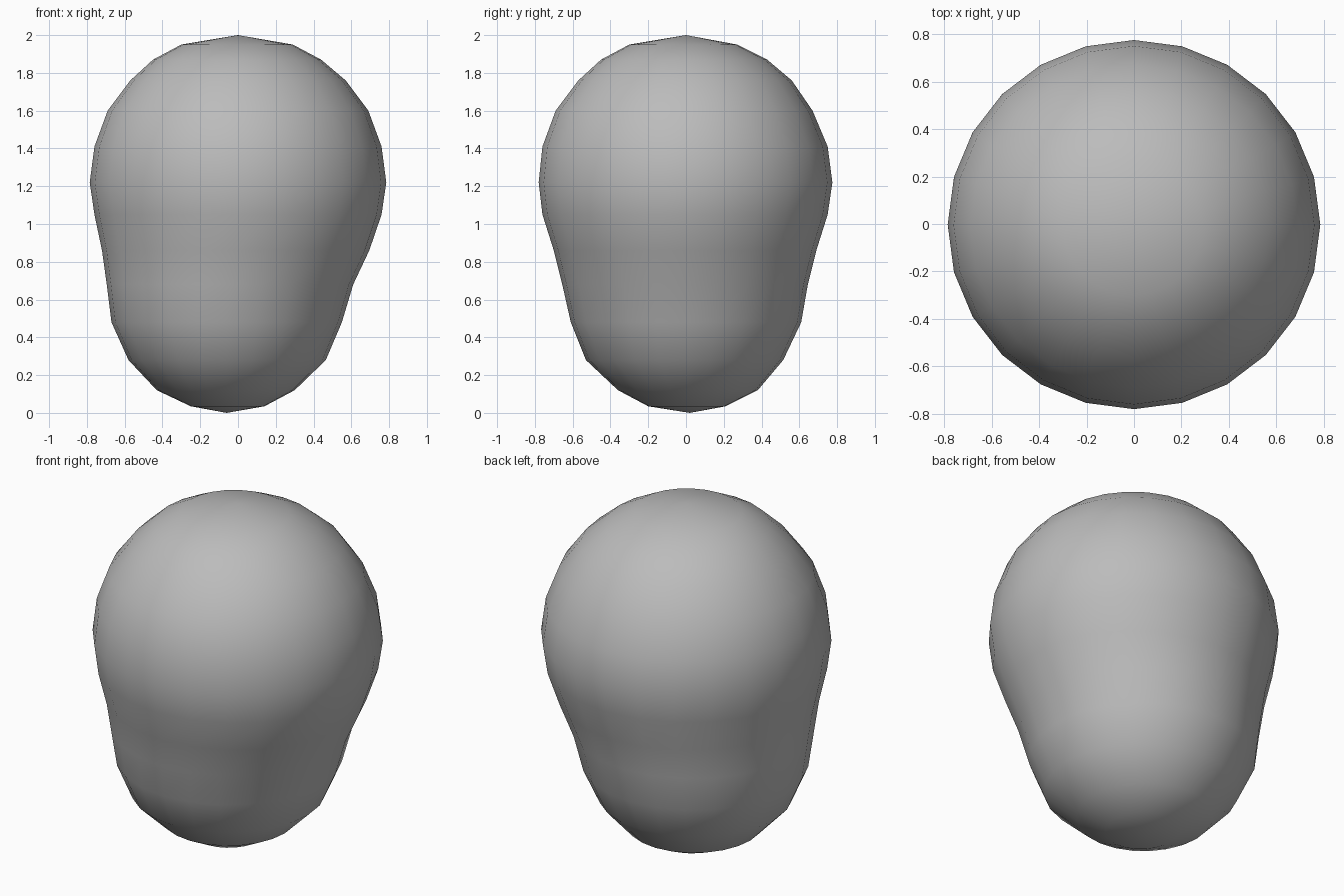
import bpy, bmesh, math

if "Cube" in bpy.data.objects:
    bpy.data.objects.remove(bpy.data.objects["Cube"])

# Outline rings: height, left x, right x, front y, back y
RINGS = [
    (0.035, -0.25, 0.14, -0.20, 0.21),
    (0.12, -0.43, 0.30, -0.36, 0.38),
    (0.28, -0.58, 0.465, -0.53, 0.515),
    (0.48, -0.67, 0.55, -0.61, 0.61),
    (0.68, -0.695, 0.61, -0.655, 0.645),
    (0.86, -0.72, 0.695, -0.70, 0.69),
    (1.05, -0.76, 0.76, -0.76, 0.75),
    (1.22, -0.785, 0.785, -0.78, 0.775),
    (1.41, -0.76, 0.76, -0.76, 0.75),
    (1.60, -0.69, 0.69, -0.69, 0.67),
    (1.76, -0.57, 0.57, -0.57, 0.56),
    (1.87, -0.45, 0.44, -0.45, 0.43),
    (1.95, -0.30, 0.29, -0.30, 0.27),
]
SIDES = 24

grey = bpy.data.materials.new("plain_grey")
grey.diffuse_color = (0.5, 0.5, 0.5, 1)
grey.use_nodes = True
grey.node_tree.nodes["Principled BSDF"].inputs["Base Color"].default_value = grey.diffuse_color


def ring(bm, z, x0, x1, y0, y1):
    cx, cy, rx, ry = (x0 + x1) / 2, (y0 + y1) / 2, (x1 - x0) / 2, (y1 - y0) / 2
    angles = [2 * math.pi * i / SIDES for i in range(SIDES)]
    return [bm.verts.new((cx + rx * math.cos(a), cy + ry * math.sin(a), z)) for a in angles]


# Rounded head with a narrower, off-centre lower bulge
bm = bmesh.new()
loops = [ring(bm, *r) for r in RINGS]
bottom = bm.verts.new((-0.06, 0.02, 0))
top = bm.verts.new((0, 0, 2))
for i in range(SIDES):
    j = (i + 1) % SIDES
    for lo, hi in zip(loops, loops[1:]):
        bm.faces.new((lo[i], lo[j], hi[j], hi[i]))
    bm.faces.new((bottom, loops[0][j], loops[0][i]))
    bm.faces.new((top, loops[-1][i], loops[-1][j]))
for f in bm.faces:
    f.smooth = True
mesh = bpy.data.meshes.new("head")
bm.to_mesh(mesh)
bm.free()
mesh.materials.append(grey)
bpy.context.collection.objects.link(bpy.data.objects.new("head", mesh))
